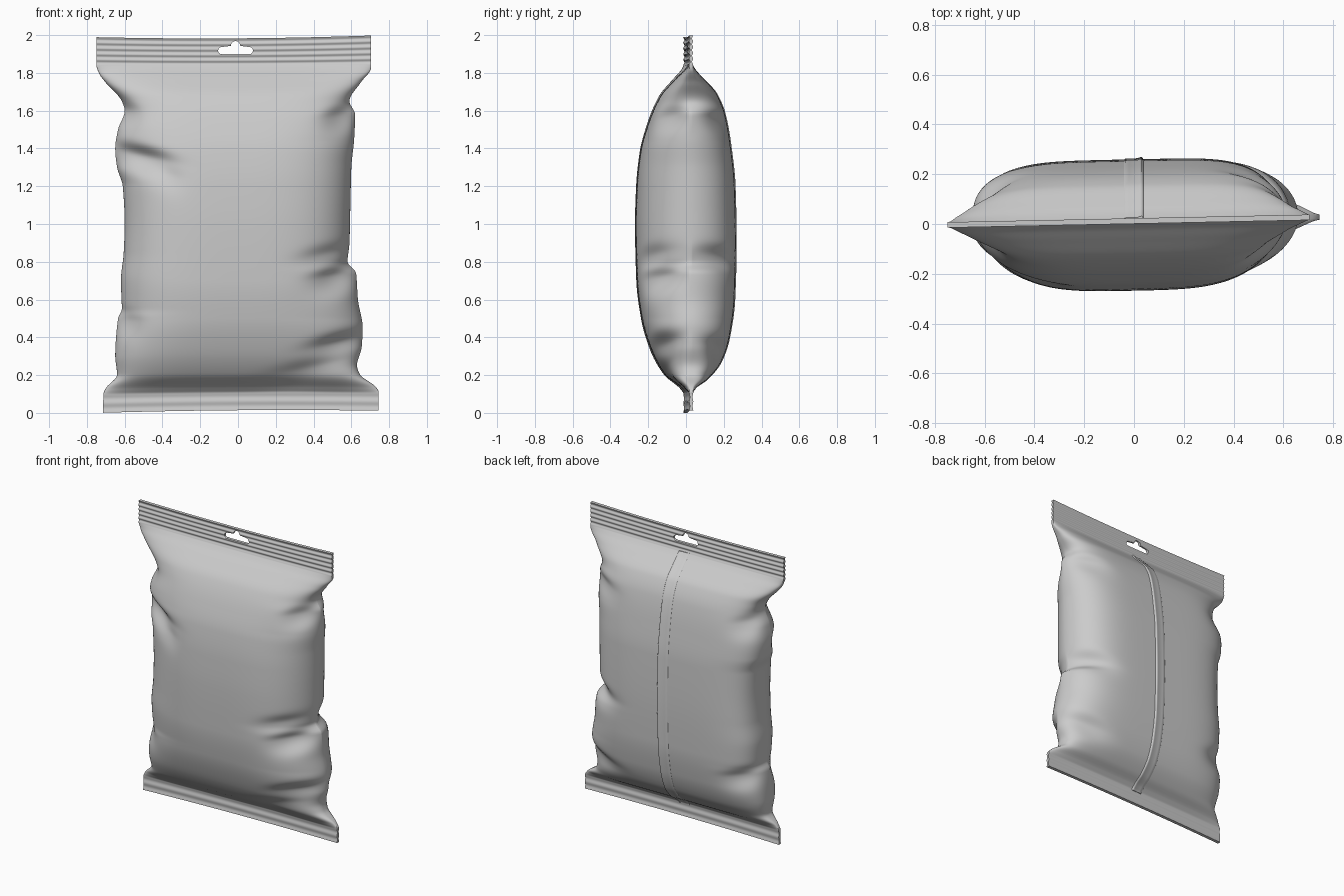
import bpy, bmesh, math

if "Cube" in bpy.data.objects:
    bpy.data.objects.remove(bpy.data.objects["Cube"])

# silhouette tables: (height, value)
LEFT = [(0, .715), (.1, .712), (.13, .70), (.2, .64), (.3, .65), (.5, .635), (.55, .615), (.7, .62), (.85, .605),
        (1.0, .60), (1.2, .61), (1.3, .64), (1.4, .65), (1.5, .635), (1.6, .60), (1.65, .615),
        (1.75, .70), (1.8, .735), (1.85, .75), (2, .75)]
RIGHT = [(0, .745), (.1, .745), (.13, .73), (.2, .645), (.25, .63), (.35, .655), (.45, .66), (.6, .635),
         (.74, .625), (.8, .58), (.9, .59), (1.1, .595), (1.3, .60), (1.45, .615), (1.58, .62),
         (1.65, .59), (1.75, .65), (1.83, .705), (2, .705)]
FRONT = [(.1, 0), (.13, .035), (.2, .12), (.35, .20), (.5, .243), (.7, .268), (1, .275), (1.2, .269),
         (1.38, .25), (1.53, .21), (1.67, .15), (1.77, .07), (1.845, 0)]
BACK = [(.1, 0), (.13, .035), (.17, .09), (.27, .165), (.4, .208), (.6, .235), (.9, .243), (1.2, .237),
        (1.4, .217), (1.58, .185), (1.69, .14), (1.77, .072), (1.845, 0)]
# wrinkles: face (-1 front, 1 back), x, z, depth, half width
DENTS = [(-1, -.53, 1.36, .10, .15), (-1, -.36, 1.25, .014, .07), (-1, .57, 1.58, .08, .09),
         (-1, .55, .735, .11, .12), (-1, .48, .84, .03, .13), (-1, .55, .37, .07, .15),
         (-1, -.62, .50, .05, .08), (-1, -.62, 1.60, .05, .07), (-1, .42, .24, .03, .2),
         (1, .57, .84, .07, .14), (1, .56, 1.56, .04, .13), (1, .56, .35, .05, .15),
         (1, -.60, 1.55, .04, .10), (1, -.58, .5, .05, .12)]


def curve(table, z):
    """Smooth cubic through the table, limited to avoid overshoot."""
    z = min(max(z, table[0][0]), table[-1][0])
    n = len(table)
    i = max(k for k in range(n - 1) if table[k][0] <= z)

    def secant(k):
        return (table[k+1][1] - table[k][1]) / (table[k+1][0] - table[k][0])

    def slope(k):
        if k == 0 or k == n - 1:
            return secant(min(k, n - 2))
        a, b = secant(k - 1), secant(k)
        return 0 if a * b <= 0 else 2 * a * b / (a + b)
    (z0, v0), (z1, v1) = table[i], table[i+1]
    h = z1 - z0
    t = (z - z0) / h
    return ((2*t**3 - 3*t*t + 1) * v0 + (t**3 - 2*t*t + t) * h * slope(i)
            + (3*t*t - 2*t**3) * v1 + (t**3 - t*t) * h * slope(i + 1))


def seal(z):
    """Half thickness of the film, with crimped ridges on both seals."""
    if z > 1.845:
        return .008 + .003 * math.cos((z - 1.845) / .031 * math.tau)
    if z < .1:
        return .009 + .002 * math.cos(z / .05 * math.tau)
    return .005 + .006 * max(0, 1 - (z - .1) / .03, 1 - (1.845 - z) / .03)


def point(face, u, z):
    a = curve(RIGHT if u > 0 else LEFT, z)
    x = u * a
    # section: boxy close to the seals, sloping shoulders at mid height
    mid = max(0, min(1, (z - .1) / .4, (1.84 - z) / .4))
    side = (u + 1) / 2
    if face < 0:
        p, q = 5 - 1.4 * mid, .42 + .16 * mid
    else:
        p, q = 5.5 - mid * side, .36 + .17 * side * mid
    bulge = curve(FRONT if face < 0 else BACK, z) * max(0, 1 - abs(u)**p)**q
    d = 0
    for f, dx, dz, depth, w in DENTS:
        if f == face:
            v = z - dz - .22 * (abs(x) - abs(dx))
            d += depth * math.exp(-((x - dx) / w)**2 - (v / (.045 if v > 0 else .08))**2)
    # the dent fades out where the film is already thin
    bulge -= bulge * .75 * (1 - math.exp(-d / (bulge * .75 + 1e-6)))
    y = .012 + .021 * x + face * (seal(z) + bulge)
    top, low = max(0, (z - 1.7) / .3), max(0, 1 - z / .3)
    zz = z + top * (-.017 + .007 * x + .02 * x * x) + low * (.014 + .008 * x - .015 * x * x)
    return x, y, zz


def make(name, bm):
    bmesh.ops.recalc_face_normals(bm, faces=bm.faces)
    me = bpy.data.meshes.new(name)
    bm.to_mesh(me)
    bm.free()
    ob = bpy.data.objects.new(name, me)
    bpy.context.collection.objects.link(ob)
    return ob


def tube(name, rings):
    bm = bmesh.new()
    rows = [[bm.verts.new(p) for p in r] for r in rings]
    n = len(rows[0])
    for a, b in zip(rows, rows[1:]):
        for i in range(n):
            j = (i + 1) % n
            bm.faces.new((a[i], a[j], b[j], b[i]))
    # caps as strips joining the front half to the back half
    for r in (rows[0], rows[-1]):
        for i in range(n // 2 - 1):
            bm.faces.new((r[i], r[i+1], r[n-2-i], r[n-1-i]))
    return make(name, bm)


def span(a, b, n):
    return [a + (b - a) * i / n for i in range(n)]


# bag body with both crimped seals
heights = span(0, .13, 24) + span(.13, 1.83, 150) + span(1.83, 2, 48) + [2]
us = [math.sin(math.pi / 2 * (2 * i / 100 - 1)) for i in range(101)]
bag = tube("bag", [[point(-1, u, z) for u in us] + [point(1, u, z) for u in reversed(us)] for z in heights])


# hang hole: slot with a round bump
def arc(cx, cz, r, a0, a1):
    return [(cx + r * math.cos(math.radians(a0 + (a1 - a0) * i / 14)),
             cz + r * math.sin(math.radians(a0 + (a1 - a0) * i / 14))) for i in range(15)]


outline = arc(.06, 1.918, .019, -90, 90) + arc(-.013, 1.943, .025, 0, 180) + arc(-.086, 1.918, .019, 90, 270)
bm = bmesh.new()
f = bm.faces.new([bm.verts.new((x, -.2, z)) for x, z in outline])
ext = bmesh.ops.extrude_face_region(bm, geom=[f])
bmesh.ops.translate(bm, vec=(0, .4, 0), verts=[v for v in ext["geom"] if isinstance(v, bmesh.types.BMVert)])
cutter = make("hole_cutter", bm)
cutter.hide_render = True
mod = bag.modifiers.new("hang_hole", 'BOOLEAN')
mod.operation, mod.object, mod.solver = 'DIFFERENCE', cutter, 'EXACT'
bpy.context.view_layer.objects.active = bag
bpy.ops.object.modifier_apply(modifier=mod.name)
bpy.data.objects.remove(cutter)

# folded seam running down the back
section = [(-.045, -.003), (-.036, .003), (-.02, .004), (.015, .004), (.024, .008), (.032, .008), (.04, -.003)]
section += [(x, -.009) for x, _ in reversed(section)]
rings = []
for z in [h for h in heights if .09 < h < 1.85]:
    ring = []
    for sx, off in section:
        x, y, zz = point(1, sx / curve(RIGHT if sx > 0 else LEFT, z), z)
        ring.append((x, y + off, zz))
    rings.append(ring)
seam = tube("back_seam", rings)

for ob in (bag, seam):
    bpy.ops.object.select_all(action='DESELECT')
    ob.select_set(True)
    bpy.context.view_layer.objects.active = ob
    bpy.ops.object.shade_smooth_by_angle(angle=math.radians(65))
